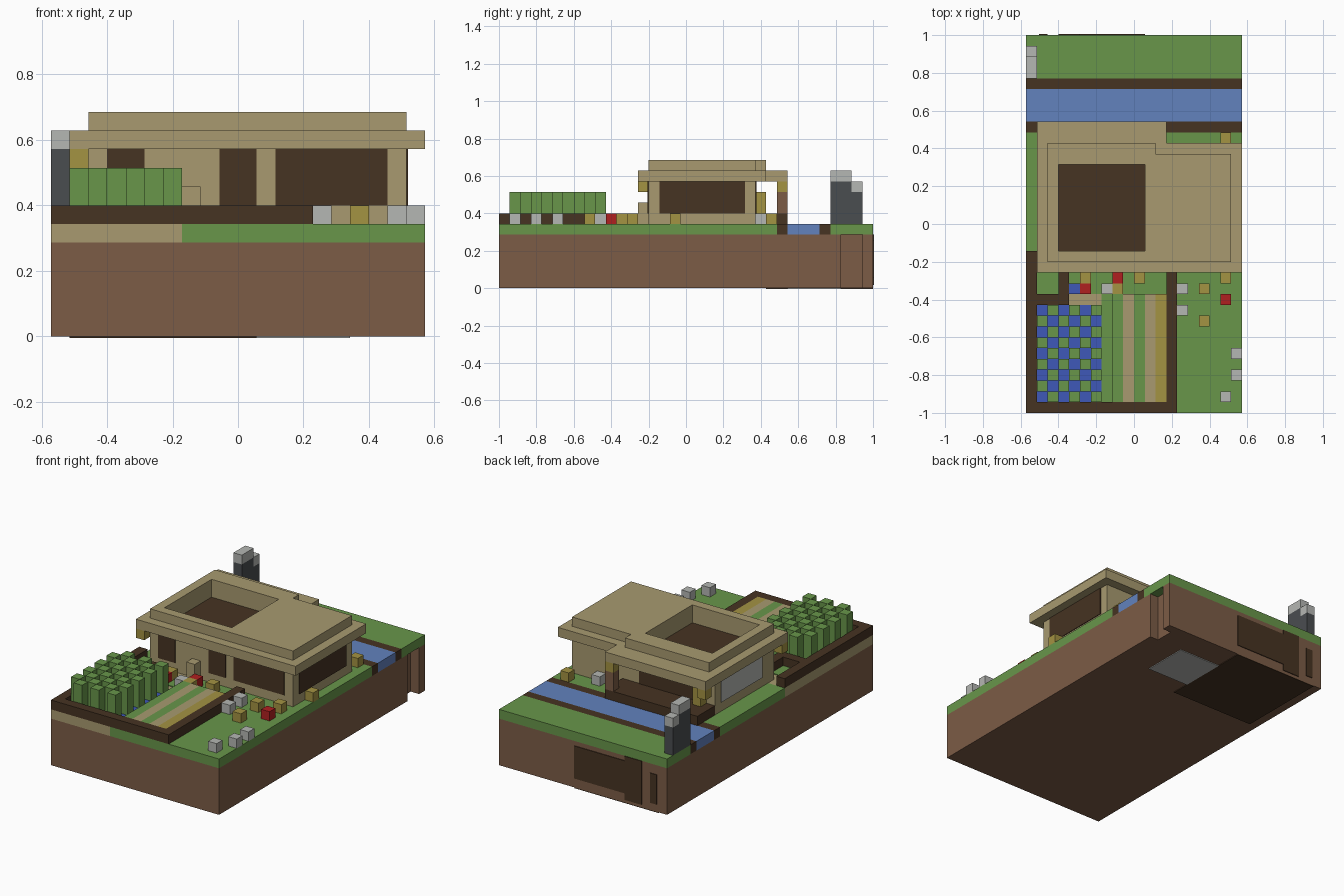
import bpy
import bmesh
from mathutils import Matrix, Vector

default_cube = bpy.data.objects.get("Cube")
if default_cube:
    bpy.data.objects.remove(default_cube, do_unlink=True)

UNIT = 2 / 35                      # edge of one building block
ORIGIN = Vector((10, 17.5, 0))     # block coordinates of the plot centre
THIN = 0.08                        # plate thickness in blocks


def linear(channel):
    value = channel / 255
    return value / 12.92 if value <= 0.04045 else ((value + 0.055) / 1.055) ** 2.4


def make_material(name, hex_code):
    colour = [linear(c) for c in bytes.fromhex(hex_code)] + [1.0]
    material = bpy.data.materials.new(name)
    material.use_nodes = True
    material.diffuse_color = colour
    shader = material.node_tree.nodes["Principled BSDF"]
    shader.inputs["Base Color"].default_value = colour
    shader.inputs["Roughness"].default_value = 0.9
    return material


dirt = make_material("dirt brown", "7c5c46")
grass = make_material("grass green", "68964a")
tan = make_material("sand tan", "a89a70")
wood = make_material("dark wood", "463322")
water = make_material("river blue", "6282be")
blue = make_material("deep blue", "3e58b8")
ochre = make_material("ochre", "a49342")
stone = make_material("light stone", "b5b7b3")
slate = make_material("dark slate", "4a4d50")
red = make_material("red", "b02020")


def build(name, material, *boxes):
    """One object from boxes given as (x range, y range, z range) in blocks."""
    bm = bmesh.new()
    for ranges in boxes:
        low = Vector([r[0] for r in ranges])
        high = Vector([r[1] for r in ranges])
        centre = ((low + high) / 2 - ORIGIN) * UNIT
        size = (high - low) * UNIT
        bmesh.ops.create_cube(bm, size=1, matrix=Matrix.Translation(centre) @ Matrix.Diagonal(size.to_4d()))
    mesh = bpy.data.meshes.new(name)
    bm.to_mesh(mesh)
    bm.free()
    mesh.materials.append(material)
    obj = bpy.data.objects.new(name, mesh)
    bpy.context.collection.objects.link(obj)
    return obj


def block(x, y, z, height=1):
    return ((x, x + 1), (y, y + 1), (z, z + height))


# Levels and spans shared by many parts
EARTH = (0, 5)
TURF = (5, 6)
LOW = (6, 7)
OPENING = (7, 10)
EAVES = (10, 11)
CROWN = (11, 12)
FULL = (0, 20)
LEVEL = (6, 6 + THIN)

# Earth base with a small slot in one side
build("earth_base", dirt,
      (FULL, (0, 32), EARTH), ((0, 19), (32, 34), EARTH), (FULL, (34, 35), EARTH))

# Ground layer: lawns, sandy bed, river and its banks
build("lawn", grass,
      ((7, 20), (0, 15), TURF), (FULL, (15, 26), TURF), (FULL, (31, 35), TURF))
build("sand_bed", tan, ((0, 7), (0, 15), TURF))
build("river", water, (FULL, (27, 30), TURF))
build("river_banks", wood, (FULL, (26, 27), TURF), (FULL, (30, 31), TURF))
build("garden_turf", grass, ((1, 3), (11, 13), LEVEL), ((4, 7), (11, 13), LEVEL))

# Dark and grey patches on the back and underside
build("dark_patches", wood,
      ((5, 11), (35, 35 + THIN), (1, 4.5)), ((3, 5), (35, 35 + THIN), (0.3, 5)),
      ((1.2, 2), (35, 35 + THIN), (0.8, 4)), ((1, 11), (25, 35), (-THIN, 0)))
build("stone_patch", stone, ((11, 16), (27, 32), (-THIN, 0)))

# Wooden garden border
build("garden_border", wood,
      ((0, 14), (0, 1), LOW), ((0, 1), (1, 15), LOW), ((13, 14), (1, 13), LOW),
      ((1, 4), (10, 11), LOW), ((3, 4), (11, 13), LOW))

# Chequered crop field: tall stalks between wet cells
cells = [(x, y) for x in range(1, 7) for y in range(1, 10)]
build("crop_stalks", grass, *[block(x, y, 6, 3) for x, y in cells if (x + y) % 2])
build("wet_cells", blue, *[block(x, y, 6, THIN) for x, y in cells if (x + y) % 2 == 0])

# Striped vegetable rows
for column, material in enumerate((grass, tan, grass, tan, ochre), start=8):
    build("vegetable_row", material, ((column, column + 1), (1, 11), LOW))

# House walls
build("house_walls", tan, ((2, 19), (14, 24), (6, 10)))

# Windows and doors as thin plates on each wall
FRONT = (14 - THIN, 14)
BACK = (24, 24 + THIN)
build("front_openings", wood,
      ((3, 5), FRONT, OPENING), ((9, 11), FRONT, OPENING), ((12, 18), FRONT, OPENING))
build("side_window", wood, ((19, 19 + THIN), (15, 23), OPENING))
build("glazed_side_window", stone, ((2 - THIN, 2), (16, 23), OPENING))
build("back_openings", wood, ((3, 11), BACK, OPENING))

# Two-step roof around a sunken dark terrace
WELL_SIDE = (15, 23)
build("roof_eaves", tan,
      ((1, 20), (13, 15), EAVES), ((1, 3), WELL_SIDE, EAVES), ((11, 20), WELL_SIDE, EAVES),
      ((1, 20), (23, 25), EAVES), ((1, 13), (25, 27), EAVES))
build("roof_crown", tan,
      ((2, 19), (14, 15), CROWN), ((2, 3), WELL_SIDE, CROWN), ((11, 19), WELL_SIDE, CROWN),
      ((2, 19), (23, 24), CROWN), ((2, 12), (24, 25), CROWN))
build("roof_terrace", wood, ((3, 11), WELL_SIDE, (10, 10 + THIN)))

# Back porch over the river
build("porch_deck", wood, ((2, 13), (24, 27), LOW))
build("porch_post", dirt, block(12, 26, 7, 2))
build("porch_barrel", ochre, block(3, 24, 7, 2))
build("garden_step", tan, block(7, 13, 6, 2))

# Lanterns hanging from the eaves
build("hanging_lanterns", ochre, *[block(x, y, 9) for x, y in ((1, 13), (1, 26), (12, 26))])

# Loose blocks scattered over the lawn
scatter = (
    ("lawn_stones", stone, ((14, 9), (14, 11), (19, 5), (19, 3), (18, 1), (7, 11), (15, 24))),
    ("lawn_lamps", ochre, ((16, 11), (16, 8), (18, 12), (10, 12), (8, 11), (5, 12), (19, 16), (18, 25))),
    ("red_flowers", red, ((18, 10), (8, 12), (5, 11))),
    ("blue_flower", blue, ((4, 11),)),
)
for name, material, spots in scatter:
    build(name, material, *[block(x, y, 6) for x, y in spots])

# Stepped standing stone by the river
build("pillar_shaft", slate, ((0, 1), (31, 33), (6, 10)), block(0, 33, 6, 3))
build("pillar_cap", stone, ((0, 1), (31, 33), EAVES), block(0, 33, 9))
